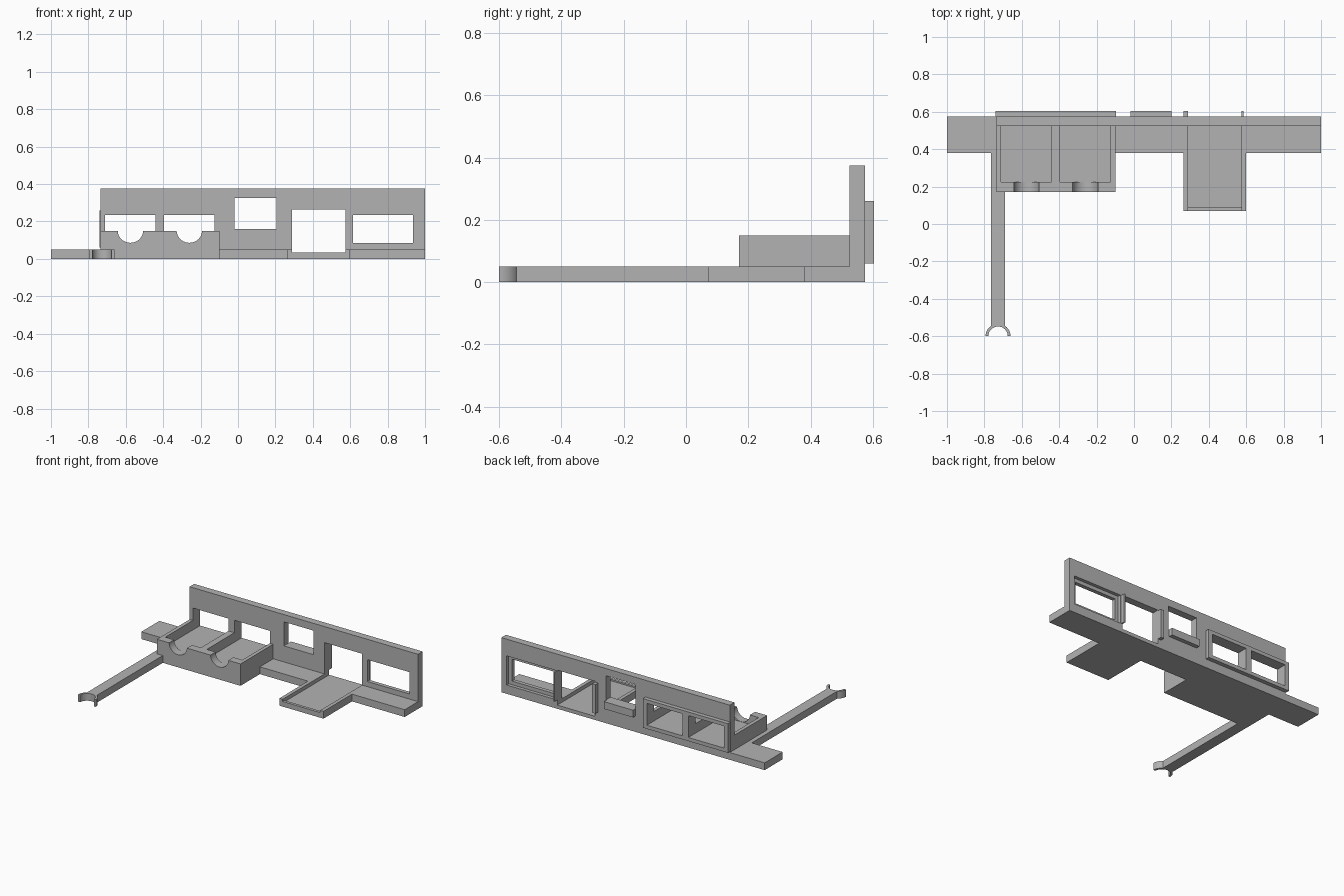
import bpy, bmesh, math

if "Cube" in bpy.data.objects:
    bpy.data.objects.remove(bpy.data.objects["Cube"], do_unlink=True)

grey = bpy.data.materials.new("plain_grey")
grey.use_nodes = True
grey.diffuse_color = (0.45, 0.45, 0.45, 1)
grey.node_tree.nodes["Principled BSDF"].inputs["Base Color"].default_value = grey.diffuse_color


def make(name, bm):
    mesh = bpy.data.meshes.new(name)
    bmesh.ops.recalc_face_normals(bm, faces=bm.faces)
    bm.to_mesh(mesh)
    bm.free()
    mesh.materials.append(grey)
    obj = bpy.data.objects.new(name, mesh)
    bpy.context.collection.objects.link(obj)
    return obj


def box(name, x, y, z):
    bm = bmesh.new()
    bmesh.ops.create_cube(bm, size=1)
    for v in bm.verts:
        v.co = [r[0] if c < 0 else r[1] for c, r in zip(v.co, (x, y, z))]
    return make(name, bm)


def prism(name, points, push):
    """Extrude a flat outline along a vector."""
    bm = bmesh.new()
    face = bm.faces.new([bm.verts.new(p) for p in points])
    new = bmesh.ops.extrude_face_region(bm, geom=[face])["geom"]
    bmesh.ops.translate(bm, vec=push, verts=[g for g in new if isinstance(g, bmesh.types.BMVert)])
    return make(name, bm)


def cut(obj, cutters):
    for c in cutters:
        c.hide_render = True
        mod = obj.modifiers.new("cut", 'BOOLEAN')
        mod.operation, mod.solver, mod.object = 'DIFFERENCE', 'EXACT', c
        bpy.context.view_layer.objects.active = obj
        bpy.ops.object.modifier_apply(modifier=mod.name)


def smooth(obj):
    bpy.ops.object.select_all(action='DESELECT')
    obj.select_set(True)
    bpy.context.view_layer.objects.active = obj
    bpy.ops.object.shade_smooth_by_angle(angle=math.radians(30))


# Main parts
base = box("base_strip", (-1, 1), (0.38, 0.575), (0, 0.05))
wall = box("back_wall", (-0.735, 1), (0.525, 0.575), (0.05, 0.375))
tray = box("double_tray", (-0.735, -0.1), (0.17, 0.525), (0, 0.15))
deck = box("front_deck", (0.265, 0.6), (0.07, 0.38), (0, 0.05))

# Raised trim on the back of the wall
frame = box("double_window_frame", (-0.74, -0.095), (0.575, 0.603), (0.06, 0.26))
box("window_sill", (-0.02, 0.2), (0.575, 0.603), (0.11, 0.16))
box("door_trim_right", (0.265, 0.29), (0.575, 0.603), (0.06, 0.26))
box("door_trim_left", (0.575, 0.585), (0.575, 0.603), (0.06, 0.26))

# Pockets running through the tray, wall and frame
pockets = [box("pocket_cutter", x, (0.225, 0.7), (0.085, 0.235))
           for x in ((-0.71, -0.44), (-0.395, -0.125))]
# Rounded notches in the tray front
arc = [math.pi * i / 24 for i in range(25)]
notches = [prism("notch_cutter",
                 [(x + 0.068 * math.cos(a), 0.1, 0.152 - 0.066 * math.sin(a)) for a in arc]
                 + [(x - 0.068, 0.1, 0.2), (x + 0.068, 0.1, 0.2)], (0, 0.14, 0))
           for x in (-0.575, -0.26)]
# Door opening with its sunken floor, and a lowered front lip
door = box("door_cutter", (0.29, 0.575), (0.09, 0.7), (0.025, 0.265))
lip = box("lip_cutter", (0.29, 0.575), (0, 0.1), (0.035, 0.1))
# Plain windows, the outer one with a recess behind it
windows = [box("window_cutter", (-0.02, 0.205), (0.4, 0.7), (0.16, 0.325)),
           box("window_cutter", (0.615, 0.935), (0.4, 0.7), (0.085, 0.235)),
           box("recess_cutter", (0.59, 0.96), (0.552, 0.7), (0.06, 0.26))]

cut(tray, pockets + notches)
cut(wall, pockets + [door] + windows)
cut(frame, pockets)
cut(base, [door])
cut(deck, [door, lip])
for c in pockets + notches + windows + [door, lip]:
    bpy.data.objects.remove(c, do_unlink=True)
smooth(tray)

# Long arm ending in a half-ring fork
cx, cy = -0.727, -0.6
box("arm", (-0.765, -0.69), (-0.545, 0.38), (0, 0.05))
ring = [(cx + 0.067 * math.cos(a), cy + 0.067 * math.sin(a), 0) for a in arc]
ring += [(cx + 0.052 * math.cos(a), cy + 0.052 * math.sin(a), 0) for a in reversed(arc)]
smooth(prism("arm_fork", ring, (0, 0, 0.05)))
